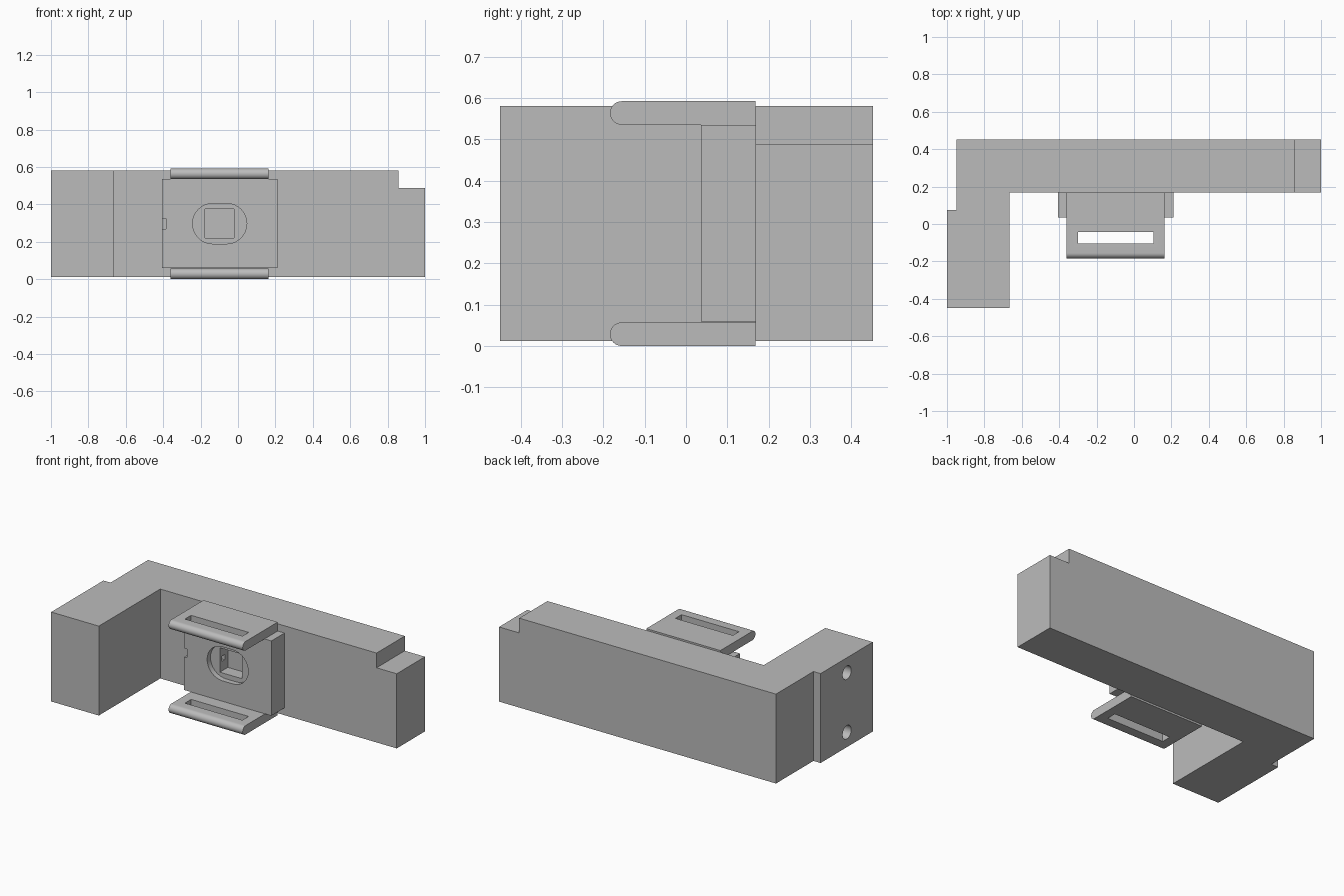
import bpy, bmesh, math
from mathutils import Vector

if "Cube" in bpy.data.objects:
    bpy.data.objects.remove(bpy.data.objects["Cube"])

grey = bpy.data.materials.new("plain_grey")
grey.use_nodes = True
COLOUR = (0.5, 0.5, 0.5, 1)
grey.diffuse_color = COLOUR
grey.node_tree.nodes["Principled BSDF"].inputs["Base Color"].default_value = COLOUR


def prism(name, profile, axis, lo, hi):
    """Extrude a 2D profile along an axis; the profile uses the other two axes in order."""
    def place(p, d):
        c = list(p)
        c.insert("xyz".index(axis), d)
        return Vector(c)
    bm = bmesh.new()
    face = bm.faces.new([bm.verts.new(place(p, lo)) for p in profile])
    ext = bmesh.ops.extrude_face_region(bm, geom=[face])
    verts = [g for g in ext["geom"] if isinstance(g, bmesh.types.BMVert)]
    bmesh.ops.translate(bm, verts=verts, vec=place((0, 0), hi - lo))
    bmesh.ops.recalc_face_normals(bm, faces=bm.faces)
    mesh = bpy.data.meshes.new(name)
    bm.to_mesh(mesh)
    bm.free()
    obj = bpy.data.objects.new(name, mesh)
    bpy.context.collection.objects.link(obj)
    mesh.materials.append(grey)
    return obj


def box(name, x, y, z):
    return prism(name, [(x[0], y[0]), (x[1], y[0]), (x[1], y[1]), (x[0], y[1])], "z", *z)


def arc(cx, cy, r, start, end, n=16):
    return [(cx + r * math.cos(math.radians(start + (end - start) * i / n)),
             cy + r * math.sin(math.radians(start + (end - start) * i / n)))
            for i in range(n + 1)]


def activate(obj):
    bpy.ops.object.select_all(action="DESELECT")
    obj.select_set(True)
    bpy.context.view_layer.objects.active = obj


def cut(obj, *cutters):
    activate(obj)
    for c in cutters:
        c.hide_render = True
        m = obj.modifiers.new("cut", "BOOLEAN")
        m.operation, m.solver, m.object = "DIFFERENCE", "EXACT", c
        bpy.ops.object.modifier_apply(modifier=m.name)
        bpy.data.objects.remove(c)


def smooth(obj):
    activate(obj)
    bpy.ops.object.shade_smooth_by_angle(angle=math.radians(30))


# L-shaped body with a shallow step on its right end
body = prism("body", [(-1, -0.45), (-0.665, -0.45), (-0.665, 0.168), (1, 0.168),
                      (1, 0.452), (-0.95, 0.452), (-0.95, 0.075), (-1, 0.075)],
             "z", 0.012, 0.581)
# Corner notch and two blind screw holes
cut(body, box("notch_cutter", (0.858, 1.1), (0, 0.6), (0.487, 0.7)),
    *[prism("hole_cutter", arc(-0.19, z, 0.043, 0, 360, 32)[:-1], "x", -1.1, -0.78)
      for z in (0.107, 0.486)])
smooth(body)

# Mounting plate with an oval recess, square socket and side cable slot
plate = box("mounting_plate", (-0.405, 0.21), (0.036, 0.168), (0.059, 0.535))
oval = arc(-0.135, 0.297, 0.108, 90, 270) + arc(-0.061, 0.297, 0.108, -90, 90)
cut(plate,
    prism("oval_cutter", oval, "y", -0.1, 0.07),
    box("socket_cutter", (-0.177, -0.021), (0, 0.15), (0.22, 0.375)),
    box("slot_cutter", (-0.5, -0.385), (0, 0.12), (0.269, 0.325)),
    box("tunnel_cutter", (-0.45, -0.15), (0.09, 0.12), (0.28, 0.314)))
smooth(plate)

# Rounded strap tabs above and below the plate
for name, z in (("lower_strap_tab", 0.0), ("upper_strap_tab", 0.535)):
    r = 0.0285
    outline = arc(-0.184 + r, z + r, r, 90, 270) + [(0.168, z), (0.168, z + 2 * r)]
    tab = prism(name, outline, "x", -0.36, 0.162)
    cut(tab, box("strap_slot_cutter", (-0.3, 0.105), (-0.105, -0.043), (z - 0.1, z + 0.2)))
    smooth(tab)
